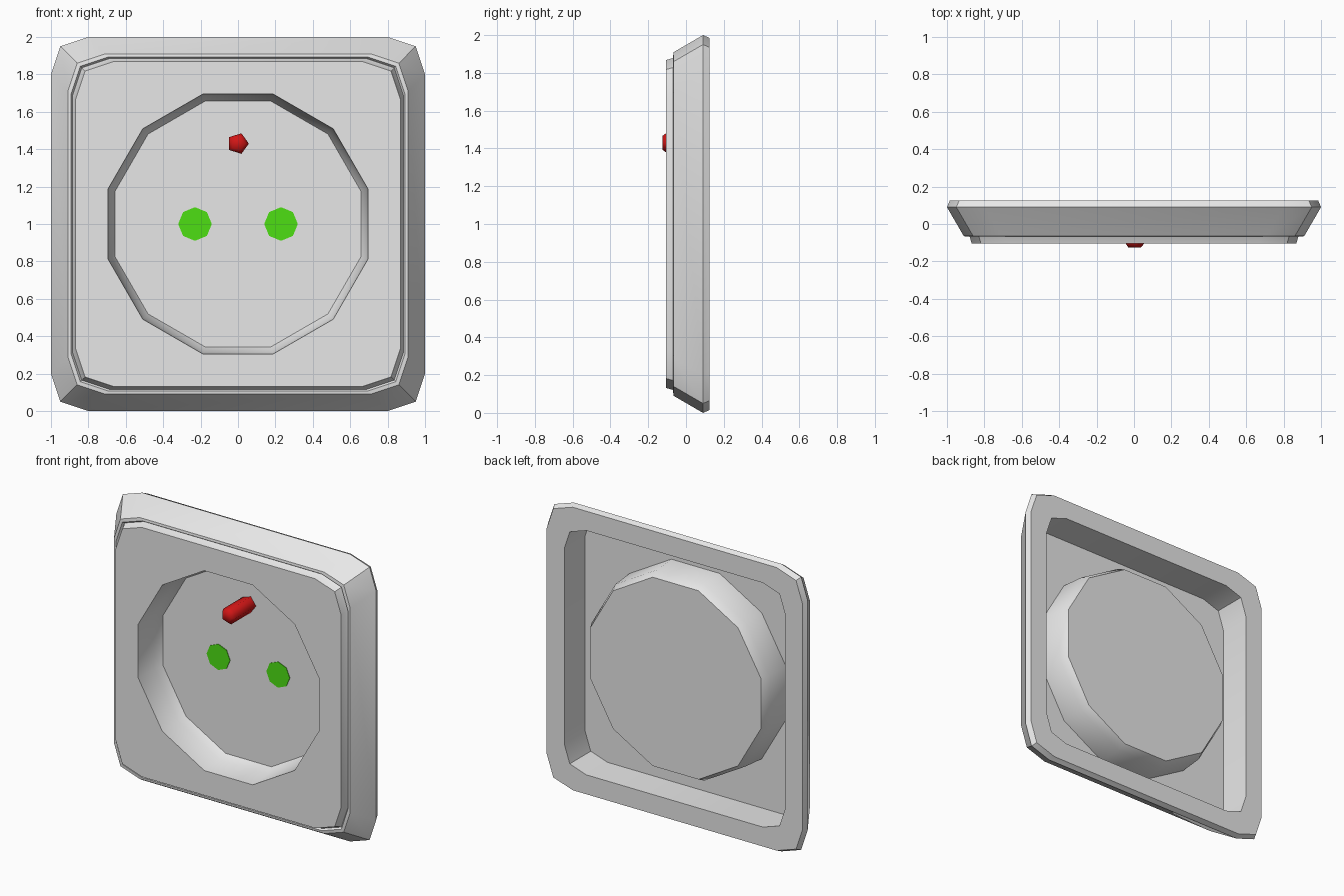
import bpy, bmesh
from math import sin, cos, pi, radians

cube = bpy.data.objects.get("Cube")
if cube:
    bpy.data.objects.remove(cube, do_unlink=True)


def material(name, rgb):
    mat = bpy.data.materials.new(name)
    mat.use_nodes = True
    mat.diffuse_color = (*rgb, 1)
    mat.node_tree.nodes["Principled BSDF"].inputs["Base Color"].default_value = (*rgb, 1)
    return mat


def rounded_square(half, radius, y):
    """Square ring with three points per corner, centred at z = 1."""
    c, m = half - radius, half - radius * 0.25
    ring = []
    x, z = 1, 0
    for _ in range(4):
        for u, v in ((half, c), (m, m), (c, half)):
            ring.append((u * x - v * z, y, 1 + u * z + v * x))
        x, z = -z, x
    return ring


def polygon(sides, radius, y, x=0, z=1, start=0):
    """Regular polygon ring facing the front."""
    return [(x + radius * cos(start + 2 * pi * i / sides), y,
             z + radius * sin(start + 2 * pi * i / sides)) for i in range(sides)]


def loft(name, rings, mat, angle=40):
    """Skin successive rings and cap the last one."""
    bm = bmesh.new()
    loops = [[bm.verts.new(p) for p in ring] for ring in rings]
    for a, b in zip(loops, loops[1:]):
        for j in range(len(a)):
            k = (j + 1) % len(a)
            bm.faces.new((a[j], a[k], b[k], b[j]))
    bm.faces.new(loops[-1])
    mesh = bpy.data.meshes.new(name)
    bm.to_mesh(mesh)
    bm.free()
    mesh.materials.append(mat)
    obj = bpy.data.objects.new(name, mesh)
    bpy.context.collection.objects.link(obj)
    bpy.ops.object.select_all(action='DESELECT')
    obj.select_set(True)
    bpy.context.view_layer.objects.active = obj
    bpy.ops.object.shade_smooth_by_angle(angle=radians(angle))
    return obj


grey = material("light grey plastic", (0.8, 0.8, 0.8))
red = material("red pin", (0.64, 0.008, 0.008))
green = material("green contact", (0.075, 0.74, 0.007))

FRONT, BACK, FLOOR = -0.105, 0.125, 0.115

# Cover shell: hollow back, rim, sloped frame, groove, raised plate, round recess
profile = [(0.85, 0.17, FRONT), (0.85, 0.17, BACK), (0.985, 0.2, BACK),
           (1.0, 0.2, 0.09), (0.91, 0.2, -0.065), (0.893, 0.2, -0.068),
           (0.885, 0.2, -0.055), (0.878, 0.2, -0.07), (0.868, 0.2, FRONT)]
recess = [(0.72, FRONT), (0.708, 0.06), (0.68, FLOOR)]
loft("socket_cover",
     [rounded_square(*p) for p in profile]
     + [polygon(12, r, y, start=pi / 12) for r, y in recess], grey)

# Earth pin standing on the recess floor
loft("earth_pin", [polygon(5, r, y, z=1.43)
                   for r, y in ((0.058, FLOOR), (0.058, -0.1), (0.038, -0.125))], red, 75)

# Contact discs on the recess floor
for side, x in (("left", 0.23), ("right", -0.23)):
    loft(side + "_contact", [polygon(8, 0.09, y, x=x) for y in (FLOOR, FLOOR - 0.004)], green)
